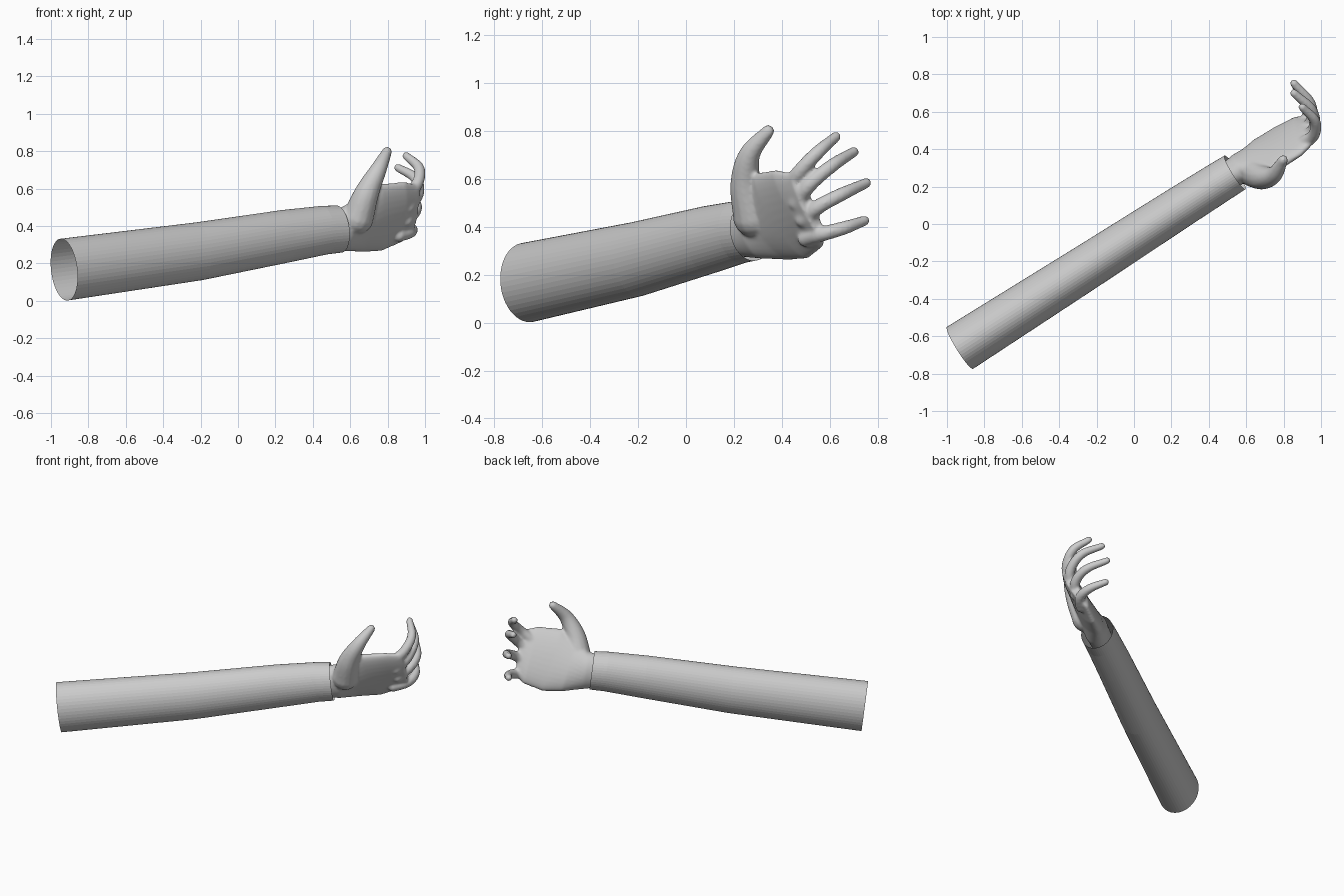
import bpy, bmesh, math
from mathutils import Vector

if "Cube" in bpy.data.objects:
    bpy.data.objects.remove(bpy.data.objects["Cube"])

grey = bpy.data.materials.new("light_grey")
grey.diffuse_color = (0.6, 0.6, 0.6, 1)
grey.use_nodes = True
grey.node_tree.nodes["Principled BSDF"].inputs["Base Color"].default_value = grey.diffuse_color


def loft(bm, rings, cap):
    """Skin a list of equal rings of points."""
    vs = [[bm.verts.new(p) for p in r] for r in rings]
    n = len(vs[0])
    for a, b in zip(vs, vs[1:]):
        for i in range(n):
            j = (i + 1) % n
            bm.faces.new((a[i], a[j], b[j], b[i]))
    if cap:
        bm.faces.new(vs[0][::-1])
        bm.faces.new(vs[-1])


def ellipse(c, u, v, n):
    return [c + u * math.cos(2 * math.pi * i / n) + v * math.sin(2 * math.pi * i / n) for i in range(n)]


def make(name, bm):
    bmesh.ops.recalc_face_normals(bm, faces=bm.faces)
    me = bpy.data.meshes.new(name)
    bm.to_mesh(me)
    bm.free()
    me.materials.append(grey)
    ob = bpy.data.objects.new(name, me)
    bpy.context.collection.objects.link(ob)
    return ob


# sleeve: open elliptical tube
side = Vector((-0.53, 0.85, 0))
sections = [((-0.93, -0.662, 0.167), 0.132, 0.167),
            ((-0.21, -0.203, 0.265), 0.120, 0.156),
            ((0.25, 0.093, 0.345), 0.112, 0.142),
            ((0.46, 0.226, 0.378), 0.108, 0.131),
            ((0.54, 0.276, 0.384), 0.106, 0.127)]
up = Vector((-0.1, -0.065, 0.99))
bm = bmesh.new()
loft(bm, [ellipse(Vector(c), side * w, up * h, 48) for c, w, h in sections], False)
make("sleeve", bm)

# palm: lofted from inside the cuff to the knuckles
palm = [((0.45, 0.22, 0.375), (0, 0, 0.10), 0.07),
        ((0.57, 0.30, 0.385), (0, -0.03, 0.118), 0.08),
        ((0.66, 0.35, 0.41), (0, -0.09, 0.145), 0.066),
        ((0.76, 0.40, 0.445), (0, -0.11, 0.177), 0.055),
        ((0.88, 0.47, 0.475), (0.01, -0.10, 0.160), 0.045),
        ((0.95, 0.51, 0.49), (0.02, -0.06, 0.13), 0.03)]
fwd = Vector((0.84, 0.5, 0.1))
bm = bmesh.new()
rings = []
for c, w, t in palm:
    w = Vector(w)
    rings.append(ellipse(Vector(c), w, fwd.cross(w).normalized() * t, 32))
loft(bm, rings, True)


def digit(bm, pts, radii):
    """Curved tapering finger with round ends, through three or four points."""
    p = [Vector(q) for q in pts]
    p = [2 * p[0] - p[1]] + p + [2 * p[-1] - p[-2]]
    path, steps = [], 8
    for k in range(len(pts) - 1):
        a, b, c, d = p[k:k + 4]
        for s in range(steps + (k == len(pts) - 2)):
            t = s / steps
            q = 0.5 * (2 * b + (c - a) * t + (2 * a - 5 * b + 4 * c - d) * t * t
                       + (3 * b - a - 3 * c + d) * t ** 3)
            path.append((q, radii[k] * (1 - t) + radii[k + 1] * t))
    d0 = (path[0][0] - path[1][0]).normalized()
    d1 = (path[-1][0] - path[-2][0]).normalized()
    q0, r0 = path[0]
    q1, r1 = path[-1]
    ang = (0.4, 0.8, 1.2, 1.5)
    path = [(q0 + d0 * r0 * math.sin(a), r0 * math.cos(a)) for a in reversed(ang)] + path \
        + [(q1 + d1 * r1 * math.sin(a), r1 * math.cos(a)) for a in ang]
    out = []
    for i, (q, r) in enumerate(path):
        t = (path[min(i + 1, len(path) - 1)][0] - path[max(i - 1, 0)][0]).normalized()
        u = t.cross(Vector((0.9, -0.4, 0.1))).normalized()
        out.append(ellipse(q, u * r, t.cross(u) * r, 14))
    loft(bm, out, True)


# four fingers, index to little
R = (0.036, 0.032, 0.029, 0.022)
digit(bm, [(0.90, 0.43, 0.56), (0.96, 0.475, 0.63), (0.968, 0.55, 0.71), (0.90, 0.625, 0.775)], R)
digit(bm, [(0.91, 0.46, 0.50), (0.963, 0.515, 0.575), (0.95, 0.61, 0.655), (0.855, 0.70, 0.712)], R)
digit(bm, [(0.90, 0.49, 0.43), (0.95, 0.555, 0.485), (0.94, 0.65, 0.535), (0.855, 0.752, 0.582)], R)
digit(bm, [(0.86, 0.50, 0.35), (0.925, 0.57, 0.37), (0.92, 0.66, 0.395), (0.86, 0.745, 0.425)], R)
# thumb with its fleshy base
digit(bm, [(0.64, 0.28, 0.44), (0.69, 0.25, 0.58), (0.75, 0.265, 0.70), (0.797, 0.342, 0.798)],
      (0.085, 0.066, 0.045, 0.027))

# fuse the hand into one smooth skin
hand = make("hand", bm)
m = hand.modifiers.new("fuse", 'REMESH')
m.mode = 'VOXEL'
m.voxel_size = 0.008
m.use_smooth_shade = True
s = hand.modifiers.new("soften", 'SMOOTH')
s.factor = 0.5
s.iterations = 8
